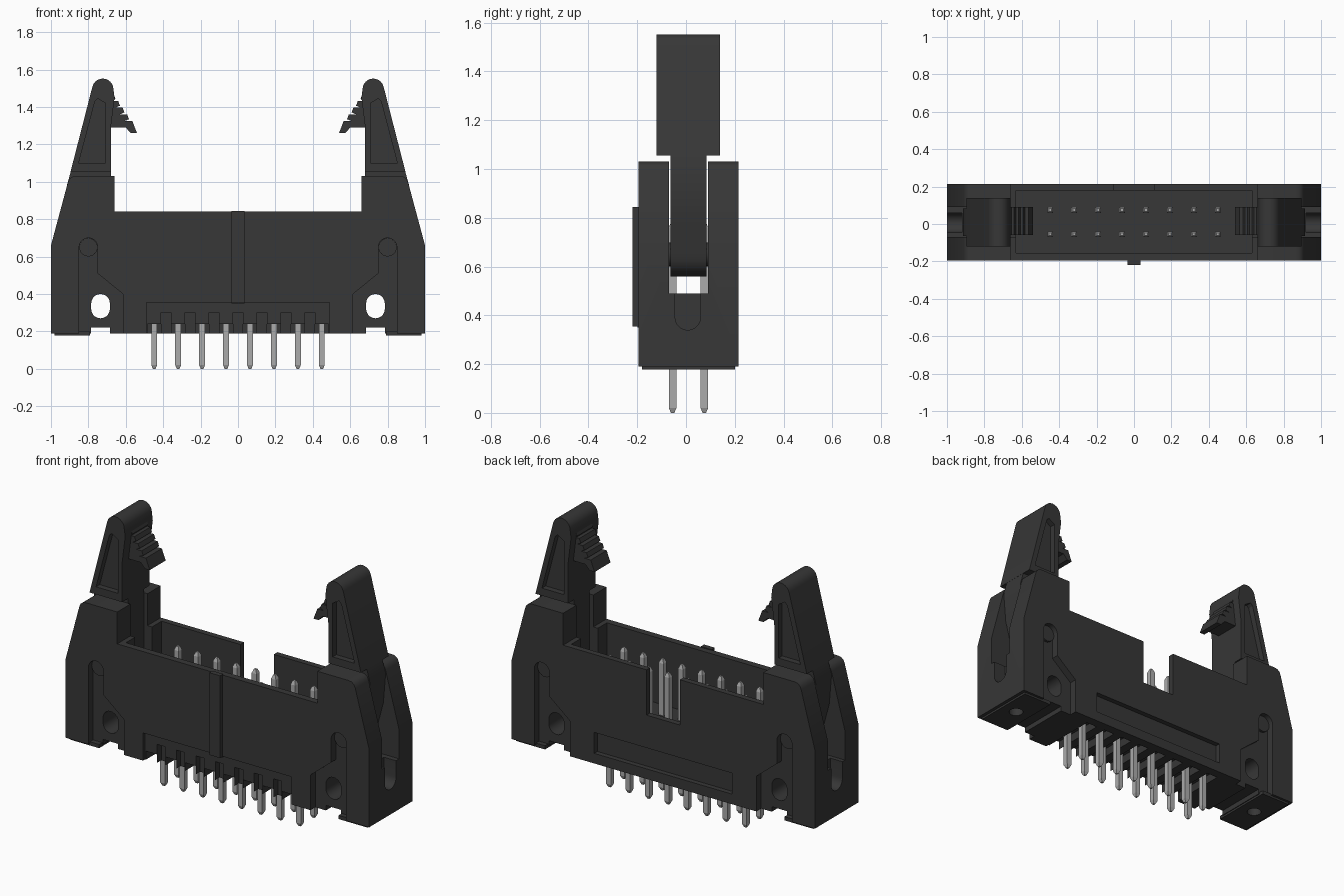
import bpy, bmesh, math

cube = bpy.data.objects.get("Cube")
if cube:
    bpy.data.objects.remove(cube, do_unlink=True)


def material(name, value, rough):
    m = bpy.data.materials.new(name)
    m.use_nodes = True
    col = (value, value, value, 1)
    m.diffuse_color = col
    node = next(n for n in m.node_tree.nodes if n.type == 'BSDF_PRINCIPLED')
    node.inputs["Base Color"].default_value = col
    node.inputs["Roughness"].default_value = rough
    return m


PLASTIC = material("black plastic", 0.038, 0.6)
METAL = material("pin grey", 0.41, 0.5)


def finish(name, bm, mat):
    bmesh.ops.recalc_face_normals(bm, faces=bm.faces)
    me = bpy.data.meshes.new(name)
    bm.to_mesh(me)
    bm.free()
    me.materials.append(mat)
    ob = bpy.data.objects.new(name, me)
    bpy.context.collection.objects.link(ob)
    return ob


def prism(name, pts, y0, y1, side=1):
    """Extrude an x-z outline along y, optionally mirrored in x."""
    bm = bmesh.new()
    face = bm.faces.new([bm.verts.new((side * x, y0, z)) for x, z in pts])
    ext = bmesh.ops.extrude_face_region(bm, geom=[face])
    verts = [v for v in ext["geom"] if isinstance(v, bmesh.types.BMVert)]
    bmesh.ops.translate(bm, verts=verts, vec=(0, y1 - y0, 0))
    return finish(name, bm, PLASTIC)


def box(name, x0, x1, y0, y1, z0, z1, side=1):
    return prism(name, [(x0, z0), (x1, z0), (x1, z1), (x0, z1)], y0, y1, side)


def arc(cx, cz, r, a0, a1, n=10):
    return [(cx + r * math.cos(math.radians(a0 + (a1 - a0) * i / n)),
             cz + r * math.sin(math.radians(a0 + (a1 - a0) * i / n))) for i in range(n + 1)]


def cut(target, cutter):
    """Subtract the cutter and discard it."""
    cutter.hide_render = True
    mod = target.modifiers.new("cut", 'BOOLEAN')
    mod.operation = 'DIFFERENCE'
    mod.solver = 'EXACT'
    mod.object = cutter
    bpy.context.view_layer.objects.active = target
    bpy.ops.object.modifier_apply(modifier=mod.name)
    bpy.data.objects.remove(cutter, do_unlink=True)


def smooth(ob):
    bpy.ops.object.select_all(action='DESELECT')
    ob.select_set(True)
    bpy.context.view_layer.objects.active = ob
    bpy.ops.object.shade_smooth_by_angle(angle=math.radians(30))


F, B = -0.195, 0.215          # front and back of the housing
ROWS = (-0.055, 0.075)        # pin rows
PINS = [-0.448 + 0.128 * i for i in range(8)]

# Housing: one outline with raised shoulders
half = [(1, 0.19), (1, 0.66), (0.91, 0.995), (0.902, 1.014), (0.885, 1.027),
        (0.865, 1.03), (0.66, 1.03), (0.66, 0.84)]
housing = prism("housing", half + [(-x, z) for x, z in reversed(half)], F, B)

# Pin well and keying notch in the back wall
cut(housing, box("cutter", -0.63, 0.63, -0.155, 0.18, 0.45, 1.2))
cut(housing, box("cutter", -0.11, 0.11, 0.16, 0.3, 0.57, 1.2))

recess = [(0.85, 0.1), (0.85, 0.65)] + arc(0.8, 0.65, 0.05, 0, 180)[1:] + [
    (0.75, 0.51), (0.615, 0.40), (0.615, 0.1)]
oval = arc(0.735, 0.35, 0.05, 0, 180) + arc(0.735, 0.32, 0.05, 180, 360)

for s in (1, -1):
    # Latch slot, open at top, outer end and towards the well
    cut(housing, box("cutter", 0.60, 1.1, -0.07, 0.09, 0.49, 1.2, s))
    # Round-bottomed groove below the slot
    bm = bmesh.new()
    outline = [(0.06, 0.52), (-0.045, 0.52)] + arc(0.0075, 0.392, 0.0525, 180, 360)
    f = bm.faces.new([bm.verts.new((s * 0.92, y, z)) for y, z in outline])
    ext = bmesh.ops.extrude_face_region(bm, geom=[f])
    bmesh.ops.translate(bm, vec=(s * 0.2, 0, 0),
                        verts=[v for v in ext["geom"] if isinstance(v, bmesh.types.BMVert)])
    cut(housing, finish("cutter", bm, PLASTIC))
    # Side recesses on front and back, mounting hole and bottom notch
    cut(housing, prism("cutter", recess, F - 0.1, F + 0.045, s))
    cut(housing, prism("cutter", recess, B - 0.045, B + 0.1, s))
    cut(housing, prism("cutter", oval, -0.4, 0.4, s))
    cut(housing, box("cutter", 0.685, 0.785, -0.4, 0.4, 0.1, 0.22, s))

# Lower panels on front and back
cut(housing, box("cutter", -0.49, 0.49, F - 0.1, F + 0.02, 0.1, 0.355))
cut(housing, box("cutter", -0.455, 0.455, B - 0.03, B + 0.1, 0.25, 0.375))
# Underside comb: a groove at each pin, a pocket between each pair
for x in PINS:
    cut(housing, box("cutter", x - 0.036, x + 0.036, F - 0.1, 0.16, 0.1, 0.24))
for x in PINS[:-1]:
    cut(housing, box("cutter", x + 0.037, x + 0.091, F - 0.1, F + 0.06, 0.1, 0.30))
smooth(housing)

# Polarity rib on the front
box("front_rib", -0.035, 0.035, -0.22, F + 0.005, 0.355, 0.845)
box("front_rib_foot", -0.035, 0.035, F - 0.003, F + 0.03, 0.35, 0.36)

# Latch outlines
head = [(0.68, 1.055), (0.895, 1.055)] + arc(0.723, 1.495, 0.057, 15, 165) + [(0.66, 1.45), (0.68, 1.29)]
stem = [(0.68, 1.07), (0.68, 0.65)] + arc(0.77, 0.65, 0.09, 180, 360)[1:] + [
    (0.90, 0.80), (0.915, 0.98), (0.89, 1.07)]
teeth = [(0.70, 1.29), (0.60, 1.29), (0.573, 1.26), (0.54, 1.26), (0.565, 1.325)]
for i in range(1, 5):
    x, z = 0.565 + 0.024 * i, 1.325 + 0.036 * i
    teeth += [(x + 0.018, z - 0.036), (x - 0.006, z - 0.026), (x + 0.004, z)]
teeth += [(0.70, 1.48)]
window = [(0.708, 1.10), (0.852, 1.10), (0.765, 1.43), (0.75, 1.445), (0.708, 1.42)]

for s, word in ((1, "left"), (-1, "right")):
    top = prism(word + "_latch_head", head, -0.12, 0.14, s)
    cut(top, prism("cutter", window, -0.3, -0.085, s))
    cut(top, prism("cutter", window, 0.105, 0.3, s))
    smooth(top)
    smooth(prism(word + "_latch_stem", stem, -0.064, 0.084, s))
    prism(word + "_latch_teeth", teeth, -0.06, 0.09, s)
    smooth(prism(word + "_latch_pivot", arc(0.8, 0.65, 0.049, 0, 345, 23), -0.165, 0.185, s))
    # Foot with a blind hole below
    foot = box(word + "_foot", 0.79, 0.98, -0.18, 0.20, 0.178, 0.20, s)
    for ob in (foot, housing):
        bm = bmesh.new()
        bmesh.ops.create_cone(bm, cap_ends=True, segments=20, radius1=0.04, radius2=0.04, depth=0.2)
        bmesh.ops.translate(bm, verts=bm.verts, vec=(s * 0.885, 0.01, 0.17))
        cut(ob, finish("cutter", bm, PLASTIC))

# Square contact pins with tapered tips
for y, word in zip(ROWS, ("front", "back")):
    bm = bmesh.new()
    for x in PINS:
        rings = [[bm.verts.new((x + a * h, y + b * h, z))
                  for a, b in ((-1, -1), (1, -1), (1, 1), (-1, 1))]
                 for z, h in ((0, 0.007), (0.02, 0.0155), (0.76, 0.0155), (0.782, 0.007))]
        bm.faces.new(rings[0])
        bm.faces.new(rings[-1])
        for lo, hi in zip(rings, rings[1:]):
            for i in range(4):
                j = (i + 1) % 4
                bm.faces.new((lo[i], lo[j], hi[j], hi[i]))
    finish(word + "_pins", bm, METAL)
